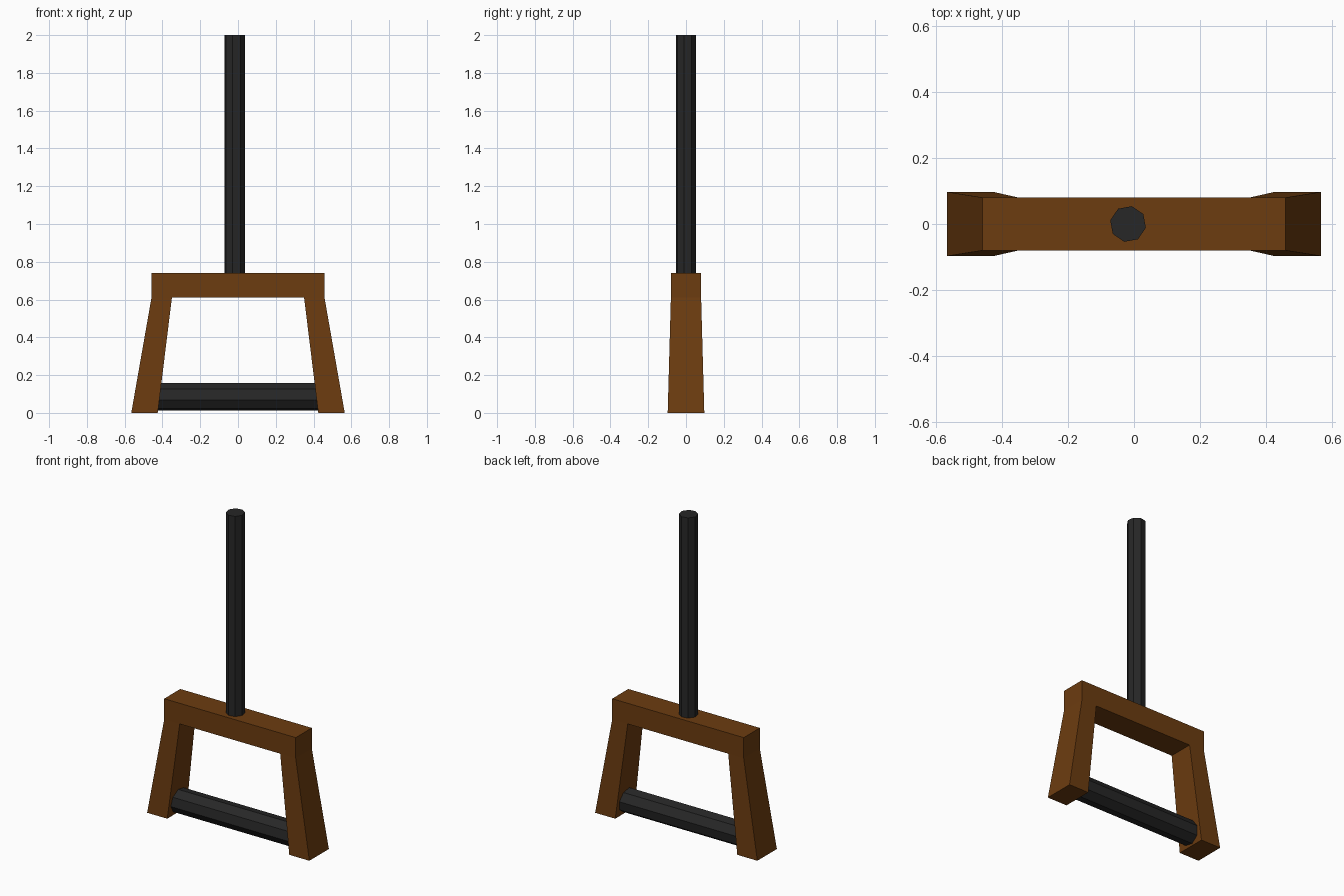
import bpy, bmesh, math
from mathutils import Matrix

if "Cube" in bpy.data.objects:
    bpy.data.objects.remove(bpy.data.objects["Cube"])


def material(name, rgb):
    m = bpy.data.materials.new(name)
    m.diffuse_color = (*rgb, 1)
    m.use_nodes = True
    m.node_tree.nodes["Principled BSDF"].inputs["Base Color"].default_value = m.diffuse_color
    return m


def finish(bm, name, mat):
    bmesh.ops.recalc_face_normals(bm, faces=bm.faces)
    mesh = bpy.data.meshes.new(name)
    bm.to_mesh(mesh)
    bm.free()
    mesh.materials.append(mat)
    obj = bpy.data.objects.new(name, mesh)
    bpy.context.collection.objects.link(obj)
    return obj


def rod(name, radius, length, matrix, mat):
    # eight-sided rod with its first corner turned 12 degrees off axis
    bm = bmesh.new()
    bmesh.ops.create_cone(bm, cap_ends=True, segments=8, radius1=radius,
                          radius2=radius, depth=length)
    bm.verts.ensure_lookup_table()
    ang = math.atan2(bm.verts[0].co.y, bm.verts[0].co.x)
    turn = Matrix.Rotation(math.radians(-12) - ang, 4, 'Z')
    bm.transform(matrix @ turn)
    return finish(bm, name, mat)


wood = material("brown_wood", (0.15, 0.045, 0.005))
dark = material("dark_metal", (0.02, 0.02, 0.02))

# Frame: crossbar swept along x, with two splayed legs extruded from its ends
bm = bmesh.new()
sections = [[bm.verts.new((x, y, z)) for y, z in
             ((-.08, .61), (.08, .61), (.08, .74), (-.08, .74))]
            for x in (-.458, -.35, .35, .458)]
bm.faces.new(sections[0])
bm.faces.new(sections[-1])
undersides = []
for a, b in zip(sections, sections[1:]):
    for i in range(4):
        j = (i + 1) % 4
        face = bm.faces.new((a[i], a[j], b[j], b[i]))
        if i == 0:
            undersides.append(face)
bmesh.ops.recalc_face_normals(bm, faces=bm.faces)
feet = bmesh.ops.extrude_discrete_faces(
    bm, faces=[undersides[0], undersides[2]])["faces"]
for foot in feet:
    for v in foot.verts:
        outer = abs(v.co.x) > .4
        v.co = (math.copysign(.565 if outer else .425, v.co.x),
                math.copysign(.097, v.co.y), 0)
bmesh.ops.remove_doubles(bm, verts=bm.verts, dist=1e-4)
finish(bm, "frame", wood)

# Upright handle pole
rod("handle_pole", .055, 1.3, Matrix.Translation((-.018, 0, 1.35)), dark)

# Roller between the legs, ends buried in the wood
rod("lower_roller", .075, .88,
    Matrix.Translation((0, 0, .085)) @ Matrix.Rotation(-math.pi / 2, 4, 'Y'), dark)
